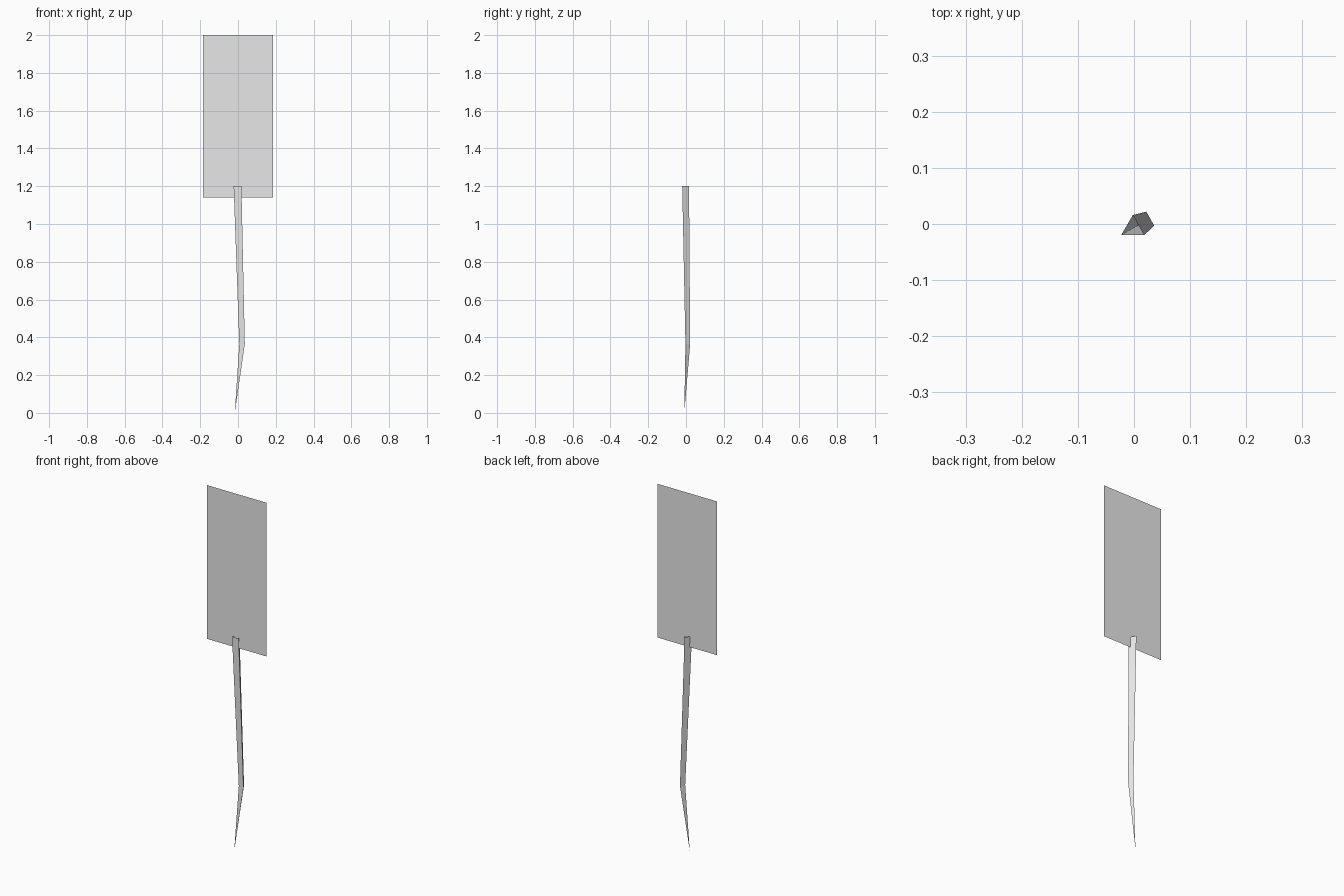
import bpy
import bmesh

cube = bpy.data.objects.get("Cube")
if cube:
    bpy.data.objects.remove(cube, do_unlink=True)

# One plain grey for every part
grey = bpy.data.materials.new("light_grey")
grey.use_nodes = True
colour = (0.8, 0.8, 0.8, 1)
grey.diffuse_color = colour
grey.node_tree.nodes["Principled BSDF"].inputs["Base Color"].default_value = colour


def add_part(name, bm):
    mesh = bpy.data.meshes.new(name)
    bm.to_mesh(mesh)
    bm.free()
    mesh.materials.append(grey)
    part = bpy.data.objects.new(name, mesh)
    bpy.context.collection.objects.link(part)
    return part


# Stem: open three-sided tube, bent low down and running to a point
top_z, bend_z = 1.2, 0.365
top_ring = [(-0.023, -0.02), (0.018, -0.02), (-0.002, 0.016)]
bend_ring = [(0.007, -0.003), (0.036, -0.003), (0.022, 0.022)]
bm = bmesh.new()
upper = [bm.verts.new((x, y, top_z)) for x, y in top_ring]
lower = [bm.verts.new((x, y, bend_z)) for x, y in bend_ring]
tip = bm.verts.new((-0.017, -0.009, 0))
for i in range(3):
    j = (i + 1) % 3
    bm.faces.new((lower[i], lower[j], upper[j], upper[i]))
    bm.faces.new((tip, lower[j], lower[i]))
add_part("stem", bm)

# Flower card: a single upright sheet through the top of the stem
half_width, card_y, card_bottom, card_top = 0.184, -0.01, 1.14, 2
bm = bmesh.new()
corners = [(-half_width, card_bottom), (half_width, card_bottom),
           (half_width, card_top), (-half_width, card_top)]
bm.faces.new([bm.verts.new((x, card_y, z)) for x, z in corners])
add_part("flower_card", bm)
